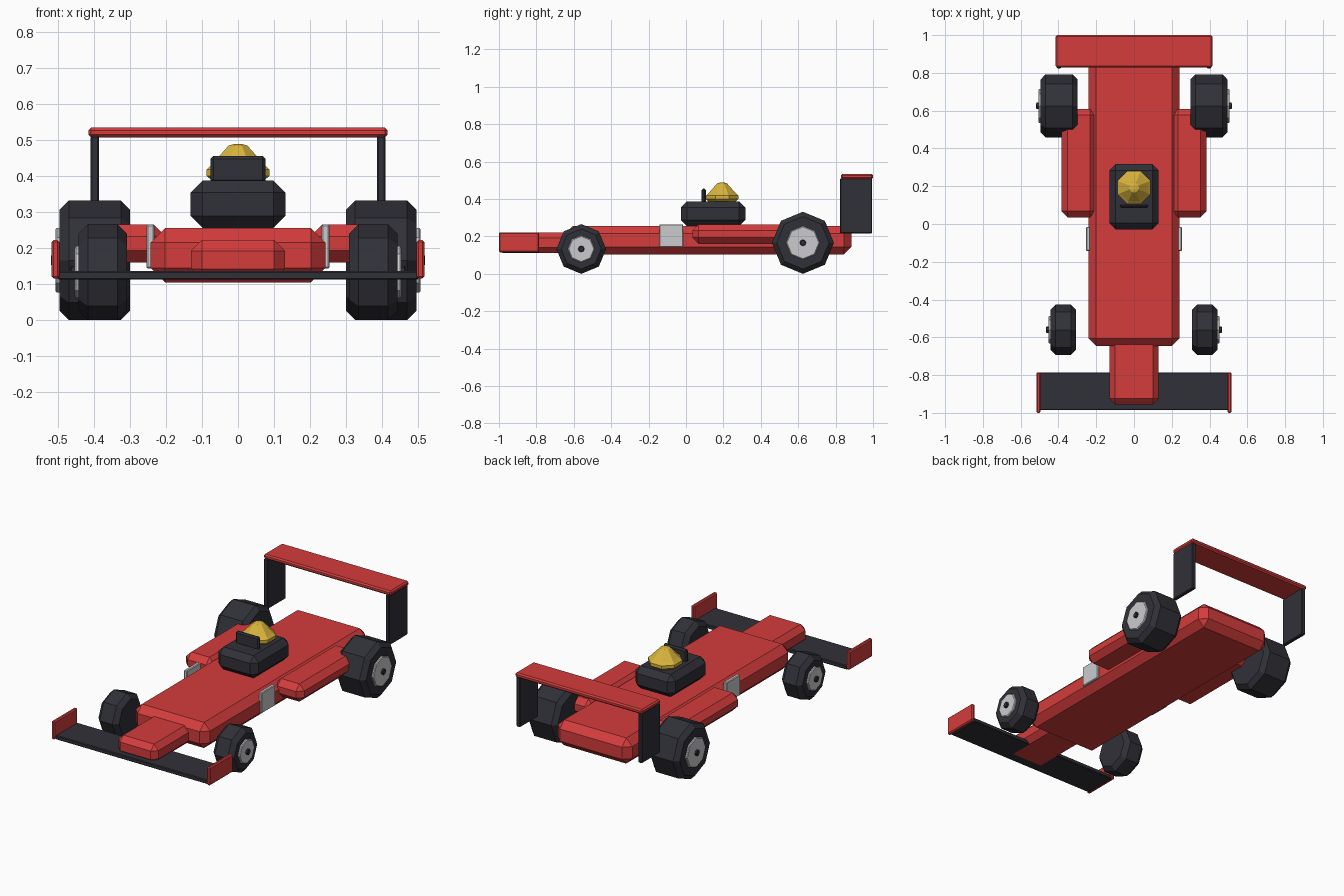
import bpy, bmesh, math

cube = bpy.data.objects.get("Cube")
if cube:
    bpy.data.objects.remove(cube, do_unlink=True)


def material(name, rgb):
    m = bpy.data.materials.new(name)
    m.use_nodes = True
    m.diffuse_color = (*rgb, 1)
    m.node_tree.nodes["Principled BSDF"].inputs["Base Color"].default_value = (*rgb, 1)
    return m


RED = material("racing red", (0.66, 0.045, 0.045))
DARK = material("dark rubber", (0.03, 0.03, 0.04))
GREY = material("light grey", (0.6, 0.6, 0.62))
YELLOW = material("helmet yellow", (0.7, 0.46, 0.045))


def finish(bm, name, mat):
    bmesh.ops.recalc_face_normals(bm, faces=bm.faces)
    mesh = bpy.data.meshes.new(name)
    bm.to_mesh(mesh)
    bm.free()
    mesh.materials.append(mat)
    ob = bpy.data.objects.new(name, mesh)
    bpy.context.collection.objects.link(ob)
    return ob


def box(name, mat, x, y, z, bevel):
    """Chamfered box spanning the given (low, high) ranges."""
    bm = bmesh.new()
    bmesh.ops.create_cube(bm, size=1)
    for v in bm.verts:
        v.co = [(a + b) / 2 + c * (b - a) for c, (a, b) in zip(v.co, (x, y, z))]
    ob = finish(bm, name, mat)
    mod = ob.modifiers.new("chamfer", 'BEVEL')
    mod.width = bevel
    mod.segments = 1
    return ob


def lathe(name, mat, profile, place, phase=0.0, sides=8):
    """Faceted solid from (height, radius) rings; place maps (h, a, b) to a point."""
    bm = bmesh.new()
    rings = []
    for h, r in profile:
        angles = [phase + 2 * math.pi * i / sides for i in range(sides)]
        rings.append([bm.verts.new(place(h, r * math.cos(t), r * math.sin(t))) for t in angles])
    for low, high in zip(rings, rings[1:]):
        for i in range(sides):
            j = (i + 1) % sides
            bm.faces.new((low[i], low[j], high[j], high[i]))
    bm.faces.new(rings[0])
    bm.faces.new(rings[-1])
    return finish(bm, name, mat)


def wheel(label, side, y, z, r, inner, outer, hub_r):
    def place(h, a, b):
        return (side * h, y + a, z + b)
    c = 0.026
    lathe(label + "_tyre", DARK,
          [(inner, r - c), (inner + c, r), (outer - c, r), (outer, r - c)], place)
    lathe(label + "_hub", GREY,
          [(outer - 0.02, hub_r), (outer + 0.007, hub_r), (outer + 0.011, hub_r - 0.005)], place)
    lathe(label + "_axle_cap", DARK,
          [(outer, 0.017), (outer + 0.02, 0.017), (outer + 0.023, 0.013)], place)


# Main body and nose
box("body", RED, (-0.242, 0.242), (-0.645, 0.885), (0.104, 0.255), 0.04)
box("nose", RED, (-0.13, 0.13), (-0.955, -0.58), (0.112, 0.222), 0.03)

# Cockpit, windscreen and driver
box("cockpit", DARK, (-0.131, 0.131), (-0.028, 0.317), (0.255, 0.387), 0.033)
box("windscreen", DARK, (-0.076, 0.076), (0.084, 0.106), (0.38, 0.455), 0.008)
lathe("helmet", YELLOW,
      [(0.37, 0.062), (0.388, 0.08), (0.4, 0.094), (0.418, 0.094), (0.432, 0.078),
       (0.484, 0.028), (0.488, 0.012)],
      lambda h, a, b: (a, 0.193 + b, h), phase=math.pi / 8)

# Wings
box("front_wing", DARK, (-0.5, 0.5), (-0.985, -0.785), (0.112, 0.136), 0.004)
box("rear_wing", RED, (-0.415, 0.415), (0.828, 1.0), (0.506, 0.534), 0.008)

# Parts repeated on both sides
for label, s in (("left", 1), ("right", -1)):
    def span(a, b):
        return tuple(sorted((s * a, s * b)))
    box(label + "_side_pod", RED, span(0.2, 0.385), (0.035, 0.61), (0.16, 0.265), 0.033)
    box(label + "_side_plate", GREY, span(0.232, 0.254), (-0.142, -0.015), (0.143, 0.265), 0.004)
    box(label + "_front_wing_end", RED, span(0.495, 0.517), (-1.0, -0.785), (0.115, 0.222), 0.006)
    box(label + "_rear_wing_support", DARK, span(0.385, 0.409), (0.824, 0.995), (0.216, 0.51), 0.004)
    wheel(label + "_front", s, -0.56, 0.133, 0.133, 0.308, 0.442, 0.072)
    wheel(label + "_rear", s, 0.625, 0.166, 0.166, 0.299, 0.495, 0.09)
